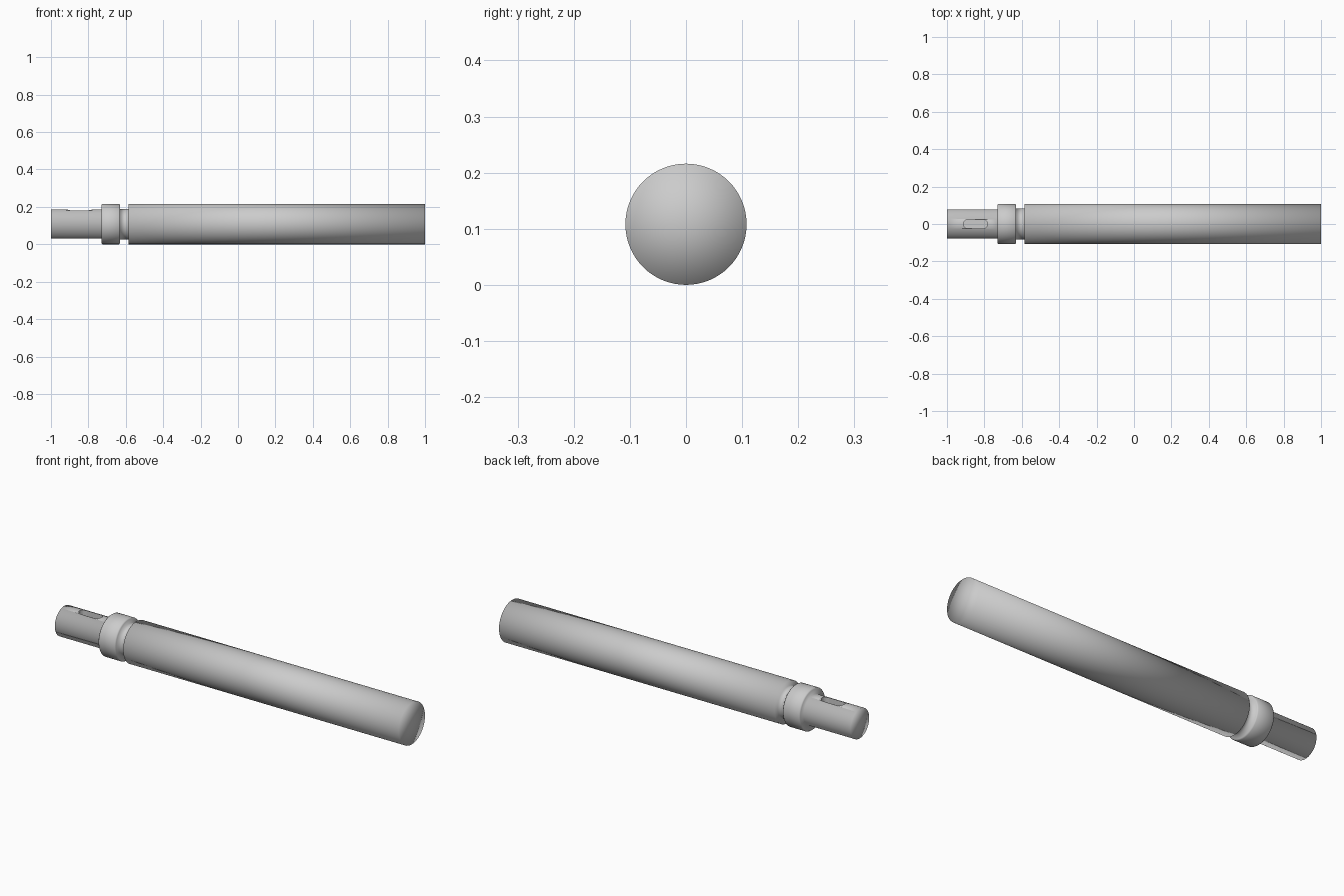
import bpy, bmesh, math

if "Cube" in bpy.data.objects:
    bpy.data.objects.remove(bpy.data.objects["Cube"])

CZ, N = 0.108, 64
metal = bpy.data.materials.new("grey metal")
metal.diffuse_color = (0.6, 0.6, 0.6, 1)
metal.use_nodes = True
metal.node_tree.nodes["Principled BSDF"].inputs["Base Color"].default_value = metal.diffuse_color


def finish(name, bm, smooth):
    bmesh.ops.recalc_face_normals(bm, faces=bm.faces)
    for f in bm.faces:
        f.smooth = smooth
    me = bpy.data.meshes.new(name)
    bm.to_mesh(me)
    bm.free()
    me.materials.append(metal)
    ob = bpy.data.objects.new(name, me)
    bpy.context.collection.objects.link(ob)
    return ob


def lathe(name, profile):
    """Turn an (x, radius) profile about the long axis, with fan caps."""
    bm = bmesh.new()
    rings = []
    for x, r in profile:
        rings.append([bm.verts.new((x, r * math.cos(2 * math.pi * i / N),
                                    CZ + r * math.sin(2 * math.pi * i / N))) for i in range(N)])
    for a, b in zip(rings, rings[1:]):
        for i in range(N):
            j = (i + 1) % N
            bm.faces.new((a[i], a[j], b[j], b[i]))
    for ring, x in ((rings[0], profile[0][0]), (rings[-1], profile[-1][0])):
        c = bm.verts.new((x, 0, CZ))
        for i in range(N):
            bm.faces.new((c, ring[i], ring[(i + 1) % N]))
    return finish(name, bm, True)


# Stepped shaft: keyed stub, chamfered collar, neck groove, long barrel
shaft = lathe("stepped_shaft", [
    (-1.0, 0.077), (-0.73, 0.077),
    (-0.73, 0.103), (-0.724, 0.108), (-0.636, 0.108), (-0.63, 0.103),
    (-0.63, 0.082), (-0.585, 0.082),
    (-0.585, 0.108), (1.0, 0.108)])

# Round-ended keyway cutter on top of the stub
bm = bmesh.new()
r, x0, x1 = 0.024, -0.911, -0.783
outline = []
for cx, start in ((x1 - r, -90), (x0 + r, 90)):
    for k in range(13):
        a = math.radians(start + k * 15)
        outline.append(bm.verts.new((cx + r * math.cos(a), r * math.sin(a), CZ + 0.045)))
floor = bm.faces.new(outline)
top = bmesh.ops.extrude_face_region(bm, geom=[floor])["geom"]
bmesh.ops.translate(bm, vec=(0, 0, 0.06),
                    verts=[v for v in top if isinstance(v, bmesh.types.BMVert)])
cutter = finish("keyway_cutter", bm, False)
cutter.hide_render = True
cutter.hide_set(True)

cut = shaft.modifiers.new("keyway", 'BOOLEAN')
cut.operation = 'DIFFERENCE'
cut.solver = 'EXACT'
cut.object = cutter
